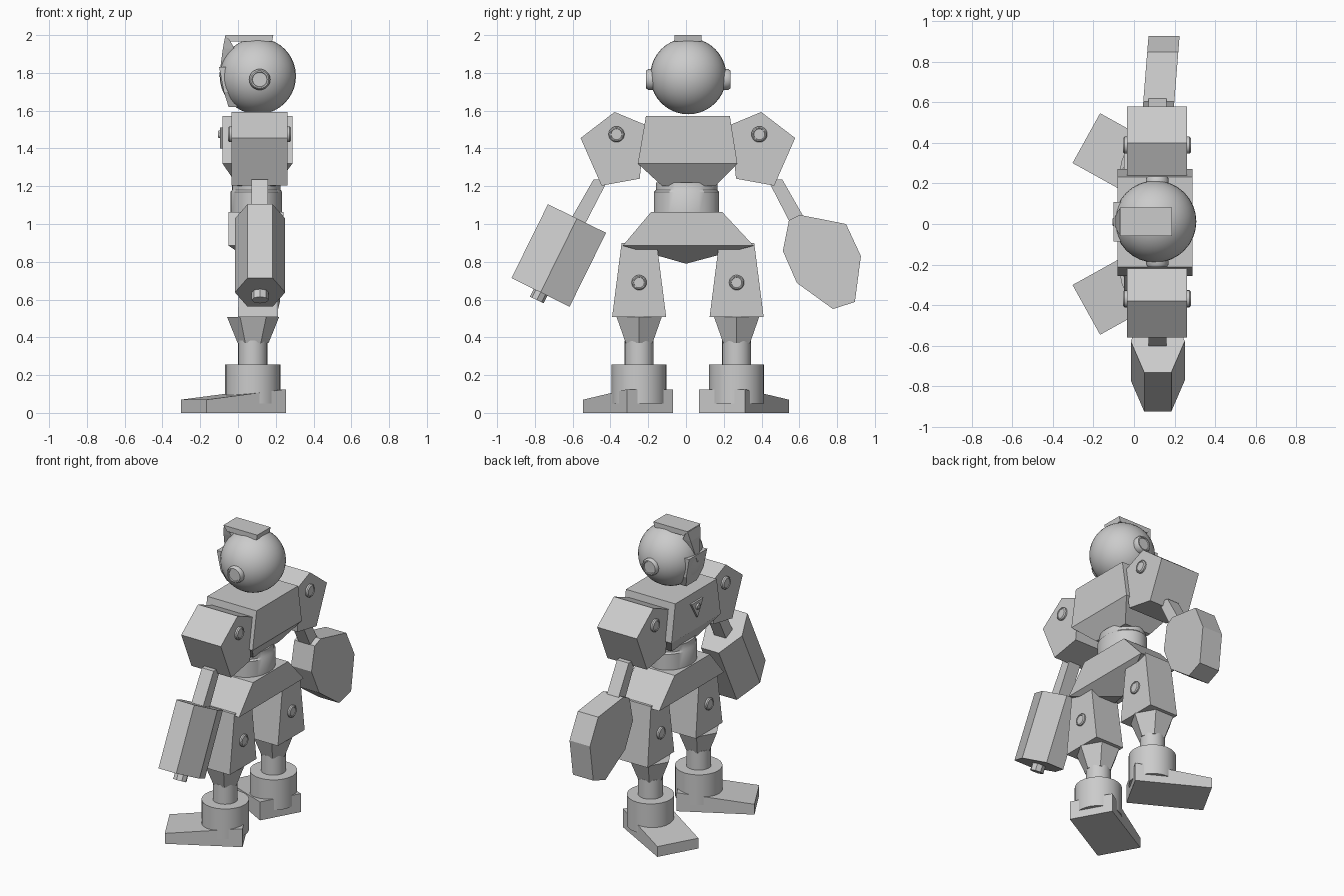
import bpy, bmesh
from math import sin, cos, pi, radians
from mathutils import Vector, Matrix

cube = bpy.data.objects.get("Cube")
if cube:
    bpy.data.objects.remove(cube)

grey = bpy.data.materials.new("plain_grey")
grey.use_nodes = True
grey.diffuse_color = (0.6, 0.6, 0.6, 1)
grey.node_tree.nodes["Principled BSDF"].inputs["Base Color"].default_value = (0.6, 0.6, 0.6, 1)
MID = 0.01  # mirror plane in y


def loft(name, rings, smooth=False):
    """Skin a stack of equal-length point rings and cap both ends."""
    bm = bmesh.new()
    rows = [[bm.verts.new(p) for p in ring] for ring in rings]
    n = len(rows[0])
    for a, b in zip(rows, rows[1:]):
        for i in range(n):
            j = (i + 1) % n
            bm.faces.new((a[i], a[j], b[j], b[i]))
    bm.faces.new(rows[0])
    bm.faces.new(rows[-1])
    bmesh.ops.remove_doubles(bm, verts=bm.verts, dist=0.0005)
    bmesh.ops.recalc_face_normals(bm, faces=bm.faces)
    mesh = bpy.data.meshes.new(name)
    bm.to_mesh(mesh)
    bm.free()
    mesh.materials.append(grey)
    obj = bpy.data.objects.new(name, mesh)
    bpy.context.collection.objects.link(obj)
    if smooth:
        bpy.ops.object.select_all(action='DESELECT')
        obj.select_set(True)
        bpy.context.view_layer.objects.active = obj
        bpy.ops.object.shade_smooth_by_angle(angle=radians(40))
    return obj


def rect(x0, x1, y0, y1, z):
    return [(x0, y0, z), (x1, y0, z), (x1, y1, z), (x0, y1, z)]


def ring(center, axis, rx, rd, n):
    """Ellipse across an axis; rx is the radius along x (or z when the axis is x)."""
    axis = Vector(axis).normalized()
    u = Vector((0, 0, 1)) if abs(axis.x) > 0.9 else Vector((1, 0, 0))
    v = axis.cross(u)
    return [Vector(center) + u * rx * cos(2 * pi * i / n) + v * rd * sin(2 * pi * i / n)
            for i in range(n)]


def tube(name, a, b, rx, rd, n, smooth=False):
    axis = Vector(b) - Vector(a)
    return loft(name, [ring(a, axis, rx, rd, n), ring(b, axis, rx, rd, n)], smooth)


def bolt(name, base, axis, r, h):
    """Round cap with a chamfered rim and a shallow recess."""
    base, axis = Vector(base), Vector(axis)
    steps = [(r, -0.01), (r, h * 0.6), (r * 0.85, h), (r * 0.72, h), (r * 0.68, h * 0.8)]
    loft(name, [ring(base + axis * t, axis, q, q, 20) for q, t in steps], True)


def slab(name, outline, x0, x1, lean=0.0):
    """Extrude a (y, z) outline along x, optionally leaning with y."""
    return loft(name, [[(x + lean * (y - 0.72), y, z) for y, z in outline] for x in (x0, x1)])


# Head, ear caps, face mask, crest and top fin
bm = bmesh.new()
bmesh.ops.create_uvsphere(bm, u_segments=32, v_segments=20, radius=0.202,
                          matrix=Matrix.Translation((0.105, 0.012, 1.783)))
mesh = bpy.data.meshes.new("head")
bm.to_mesh(mesh)
bm.free()
mesh.materials.append(grey)
mesh.shade_smooth()
head = bpy.data.objects.new("head", mesh)
bpy.context.collection.objects.link(head)
for s in (1, -1):
    bolt("ear_cap", (0.115, 0.012 + s * 0.19, 1.765), (0, s, 0), 0.056, 0.033)
loft("face_mask", [rect(-0.05, 0.05, -0.045, 0.069, 1.62), rect(-0.075, 0.05, -0.08, 0.104, 1.7),
                   rect(-0.1, 0.05, -0.085, 0.109, 1.83)])
loft("crest", [rect(-0.1, -0.085, 0.005, 0.019, 1.78), rect(-0.08, -0.02, -0.04, 0.064, 1.93),
               rect(-0.068, -0.055, -0.055, 0.079, 1.995)])
loft("top_fin", [rect(-0.04, 0.18, -0.06, 0.082, 1.965), rect(-0.068, 0.187, -0.06, 0.082, 2.0)])

# Torso
loft("chest", [rect(0.0, 0.2, -0.125, 0.155, 1.2), rect(-0.082, 0.288, -0.255, 0.272, 1.32),
               rect(-0.082, 0.288, -0.212, 0.232, 1.572)])
tri = [(-0.05, 1.51), (0.075, 1.51), (MID, 1.4)]
slab("chest_badge", tri, -0.095, -0.07)
bolt("badge_stud", (-0.093, MID, 1.475), (-1, 0, 0), 0.02, 0.012)
waist = [(1.0, 1.05), (1.0, 1.17), (0.94, 1.18), (0.94, 1.22)]
loft("waist", [ring((0.097, 0.003, z), (0, 0, 1), 0.137 * k, 0.173 * k, 32) for k, z in waist], True)
loft("pelvis", [rect(0.095, 0.096, -0.001, 0.001, 0.79), rect(-0.05, 0.242, -0.335, 0.358, 0.885),
                rect(-0.05, 0.242, -0.185, 0.192, 1.063)])


def side(s, pts):
    return [(MID + s * y, z) for y, z in pts]


# Shoulders, arms and legs, repeated on both sides
for s, tag in ((1, "near"), (-1, "far")):
    slab(tag + "_shoulder", side(s, [(0.388, 1.593), (0.568, 1.455), (0.457, 1.203),
                                     (0.255, 1.24), (0.225, 1.525)]), -0.035, 0.262)
    for x, d in ((0.262, 1), (-0.035, -1)):
        bolt(tag + "_shoulder_bolt", (x, MID + s * 0.378, 1.475), (d, 0, 0), 0.042, 0.018)
    slab(tag + "_forearm", side(s, [(0.42, 1.24), (0.5, 1.235), (0.64, 0.99), (0.565, 0.96)]),
         0.072, 0.16)

    y = MID + s * 0.258
    loft(tag + "_thigh", [rect(0.0, 0.212, y - 0.143, y + 0.143, 0.508),
                          rect(0.01, 0.212, y - 0.093, y + 0.093, 0.9)])
    for x, d in ((0.212, 1), (0.004, -1)):
        bolt(tag + "_thigh_bolt", (x, y, 0.69), (d, 0, 0), 0.04, 0.016)
    loft(tag + "_knee", [ring((0.08, y, z), (0, 0, 1), r, r, 6)
                         for z, r in ((0.37, 0.082), (0.508, 0.138))])
    tube(tag + "_ankle", (0.078, y, 0.24), (0.078, y, 0.382), 0.077, 0.077, 24, True)
    tube(tag + "_ankle_cuff", (0.078, y, 0.05), (0.078, y, 0.255), 0.146, 0.146, 24, True)

    # Wedge foot, toes turned outward
    toe = Vector((cos(radians(29)), -s * sin(radians(29)), 0)) * -1
    across = Vector((-toe.y, toe.x, 0)) * 0.14
    heel_mid = Vector((0.185, s * 0.19, 0))
    toe_mid = heel_mid + toe * 0.48
    sections = []
    for p, h in ((heel_mid, 0.125), (toe_mid, 0.07)):
        up = Vector((0, 0, h))
        sections.append([p - across, p + across, p + across + up, p - across + up])
    loft(tag + "_foot", sections)

# Barrel arm with nozzle on one side
top, end = Vector((0.117, -0.577, 1.029)), Vector((0.117, -0.77, 0.638))
along = (end - top).normalized()
tube("barrel_hand", top, end, 0.133, 0.198, 6)
tube("barrel_nozzle", end - along * 0.01, end + along * 0.045, 0.045, 0.04, 8)

# Broad faceted hand on the other side
slab("paddle_hand", [(0.603, 1.048), (0.847, 1.0), (0.926, 0.83), (0.894, 0.587),
                     (0.778, 0.55), (0.587, 0.688), (0.513, 0.857), (0.545, 1.02)],
     0.055, 0.208, 0.08)
